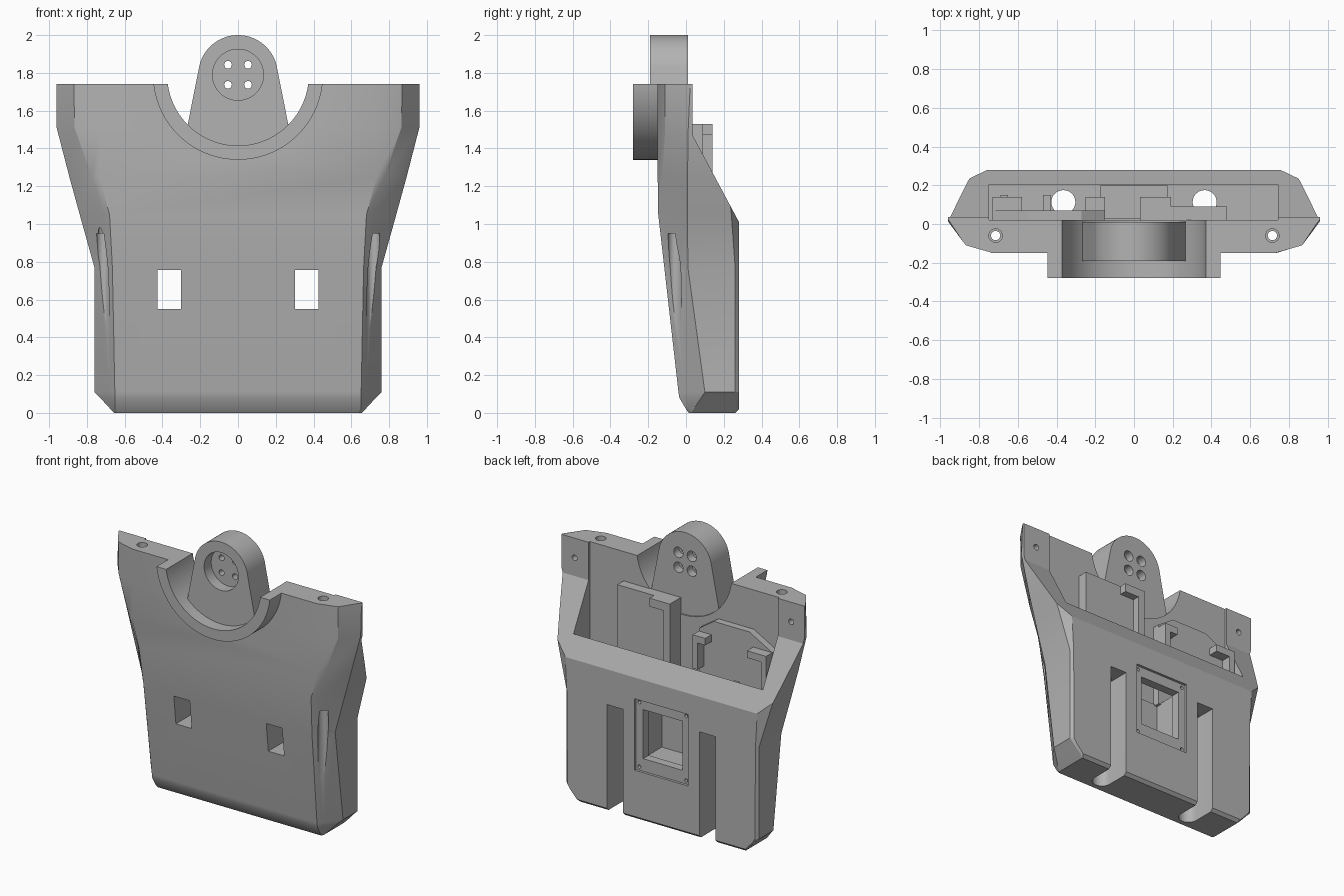
import bpy, bmesh, math

cube = bpy.data.objects.get("Cube")
if cube:
    bpy.data.objects.remove(cube, do_unlink=True)

grey = bpy.data.materials.new("plain grey")
grey.use_nodes = True
grey.diffuse_color = (0.45, 0.45, 0.45, 1)
grey.node_tree.nodes["Principled BSDF"].inputs["Base Color"].default_value = grey.diffuse_color


def finish(bm, name):
    bmesh.ops.recalc_face_normals(bm, faces=bm.faces)
    mesh = bpy.data.meshes.new(name)
    bm.to_mesh(mesh)
    bm.free()
    mesh.materials.append(grey)
    ob = bpy.data.objects.new(name, mesh)
    bpy.context.scene.collection.objects.link(ob)
    return ob


def loft(name, rings):
    bm = bmesh.new()
    loops = [[bm.verts.new(p) for p in ring] for ring in rings]
    n = len(loops[0])
    for low, high in zip(loops, loops[1:]):
        for i in range(n):
            j = (i + 1) % n
            bm.faces.new((low[i], low[j], high[j], high[i]))
    bm.faces.new(loops[0])
    bm.faces.new(loops[-1])
    return finish(bm, name)


def prism(name, points, axis, low, high):
    """Extrude a flat outline along one axis."""
    place = {
        "x": lambda a, b, t: (t, a, b),
        "y": lambda a, b, t: (a, t, b),
        "z": lambda a, b, t: (a, b, t),
    }[axis]
    return loft(name, [[place(a, b, t) for a, b in points] for t in (low, high)])


def box(name, x, y, z):
    outline = [(x[0], y[0]), (x[1], y[0]), (x[1], y[1]), (x[0], y[1])]
    return prism(name, outline, "z", z[0], z[1])


def arc(cx, cy, radius, start, end, steps):
    angles = [math.radians(start + (end - start) * i / steps) for i in range(steps + 1)]
    return [(cx + radius * math.cos(a), cy + radius * math.sin(a)) for a in angles]


def rod(name, cx, cy, radius, axis, low, high, sides=32):
    return prism(name, arc(cx, cy, radius, 0, 360, sides)[:-1], axis, low, high)


def combine(target, tool, operation="DIFFERENCE"):
    mod = target.modifiers.new("shape", "BOOLEAN")
    mod.operation = operation
    mod.solver = "EXACT"
    mod.object = tool
    bpy.context.view_layer.objects.active = target
    bpy.ops.object.modifier_apply(modifier=mod.name)
    bpy.data.objects.remove(tool, do_unlink=True)


# Outer shell: height, then front corner, front bevel, side, back bevel, back corner
sections = [
    (0.00, (.64, .015), (.65, .02), (.655, .03), (.655, .255), (.65, .26)),
    (0.02, (.65, .00), (.657, .01), (.675, .04), (.675, .265), (.665, .28)),
    (0.08, (.652, -.035), (.675, 0), (.73, .08), (.73, .262), (.72, .28)),
    (0.11, (.652, -.04), (.68, -.004), (.76, .10), (.76, .26), (.74, .28)),
    (0.77, (.665, -.115), (.69, -.083), (.76, .01), (.76, .26), (.745, .28)),
    (1.05, (.68, -.147), (.71, -.118), (.838, .008), (.838, .24), (.76, .28)),
    (1.25, (.735, -.15), (.775, -.125), (.893, .008), (.893, .22), (.76, .28)),
    (1.51, (.73, -.15), (.865, -.11), (.96, .012), (.96, .2), (.76, .28)),
    (1.80, (.73, -.15), (.87, -.11), (.96, .025), (.96, .2), (.76, .28)),
]
rings = []
for z, *half in sections:
    ring = [(x, y, z) for x, y in half]
    ring += [(-x, y, z) for x, y in reversed(half)]
    rings.append(ring)
torso = loft("torso_shell", rings)

# Sloped opening at the upper back
slope = [(.035, 1.9), (.035, 1.47), (.4, .787), (.4, 1.9)]
combine(torso, prism("slope_cut", slope, "x", -2, 2))

# Neck collar on the front and its round bore
hub = 1.79
combine(torso, rod("collar", 0, hub, .45, "y", -.28, -.05, 96), "UNION")
combine(torso, rod("bore_cut", 0, hub, .375, "y", -.5, .4, 96))
combine(torso, box("top_cut", (-2, 2), (-1, 1), (1.74, 2.5)))

# Main cavity, centre pocket and framed back opening
combine(torso, box("cavity_cut", (-.75, .745), (.02, .205), (.8, 2)))
combine(torso, box("pocket_cut", (-.17, .17), (.03, .2), (.43, .9)))
combine(torso, box("opening_cut", (-.155, .155), (.15, .4), (.44, .79)))
combine(torso, box("frame_cut", (-.21, .21), (.262, .4), (.35, .86)))

for side in (-1, 1):
    # Cable slot down the back, with a round shaft and a front window
    sx = side * .365
    slot = arc(sx, .113, .064, 180, 360, 16) + [(sx + .064, .5), (sx - .064, .5)]
    combine(torso, prism("slot_cut", slot, "z", -.2, .76))
    combine(torso, rod("shaft_cut", sx, .113, .062, "z", .7, .95))
    combine(torso, box("window_cut", (sx - .0625, sx + .0625), (-.4, .12), (.55, .757)))
    # Long screw hole leaving through the side, and a blind hole behind the ear
    combine(torso, rod("screw_cut", side * .715, -.06, .024, "z", .8, 2))
    combine(torso, rod("screw_mouth_cut", side * .715, -.06, .035, "z", 1.7, 2))
    combine(torso, rod("screw_exit_cut", side * .715, -.06, .035, "z", .3, .95))
    combine(torso, rod("ear_hole_cut", side * .855, 1.6, .02, "y", -.05, .2))
    for z in (.375, .835):
        combine(torso, rod("frame_hole_cut", side * .185, z, .012, "y", .2, .4, 16))

# Neck tab with round top, front recess and four stepped holes
outline = arc(0, hub, .41, -132, -48, 24) + arc(0, hub, .21, 12, 168, 48)
tab = prism("neck_tab", outline, "y", -.19, .01)
combine(tab, rod("recess_cut", 0, hub, .135, "y", -.4, -.11, 48))
for sx in (-1, 1):
    for sz in (-1, 1):
        hx, hz = sx * .053, hub + sz * .053
        combine(tab, rod("pin_cut", hx, hz, .02, "y", -.4, .2, 24))
        combine(tab, rod("pin_mouth_cut", hx, hz, .037, "y", -.05, .2, 24))

# Tall board holder inside, with hooked corner
parts = [torso, tab]
parts.append(box("tall_holder", (.03, .48), (.015, .09), (.79, 1.53)))
parts.append(box("tall_holder_hook", (.03, .19), (.085, .14), (1.47, 1.53)))
parts.append(box("tall_holder_post", (.03, .08), (.085, .14), (1.05, 1.5)))

# Short board holder with chamfered top, corner hooks and pegs
plate = [(-.73, .79), (-.15, .79), (-.15, 1.38), (-.27, 1.46), (-.55, 1.46), (-.73, 1.36)]
parts.append(prism("short_holder", plate, "y", .015, .07))
for name, low, high, post in (
    ("inner", -.25, -.15, (-.19, -.15)),
    ("outer", -.73, -.58, (-.73, -.69)),
):
    parts.append(box(name + "_hook", (low, high), (.06, .14), (1.31, 1.36)))
    parts.append(box(name + "_post", post, (.06, .14), (1.12, 1.34)))
for low in (-.69, -.47):
    parts.append(box("board_peg", (low, low + .04), (.06, .15), (.79, 1.08)))

# Smooth the curved walls while keeping the edges crisp
for part in parts:
    bpy.ops.object.select_all(action="DESELECT")
    part.select_set(True)
    bpy.context.view_layer.objects.active = part
    bpy.ops.object.shade_smooth_by_angle(angle=math.radians(22))
